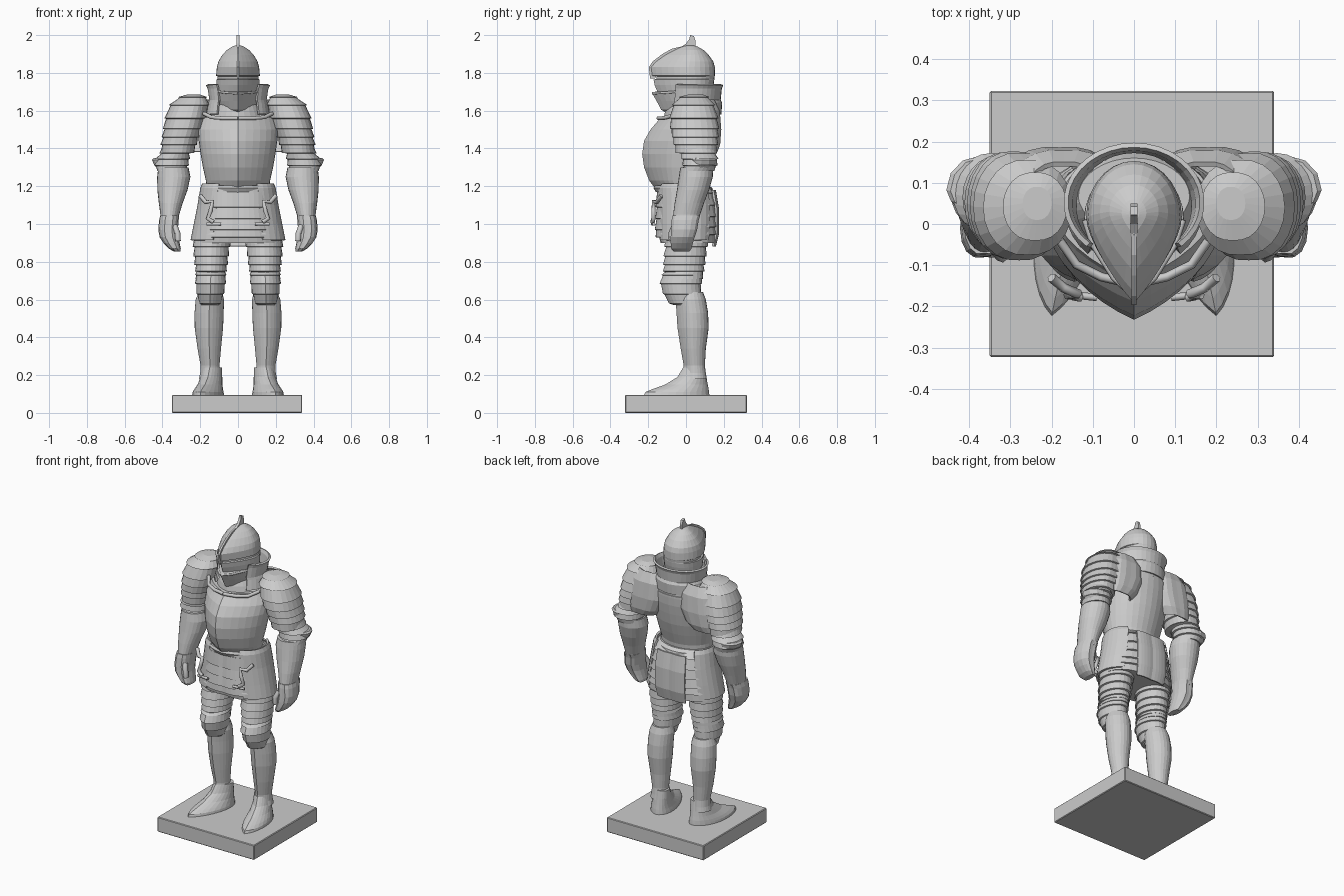
import bpy, bmesh, math
from math import sin, cos, radians


def finish(name, bm, mirror=False, solid=0.0):
    bmesh.ops.recalc_face_normals(bm, faces=bm.faces[:])
    me = bpy.data.meshes.new(name)
    bm.to_mesh(me)
    bm.free()
    ob = bpy.data.objects.new(name, me)
    bpy.context.collection.objects.link(ob)
    if solid:
        m = ob.modifiers.new("thickness", 'SOLIDIFY')
        m.thickness = solid
    if mirror:
        ob.modifiers.new("mirror", 'MIRROR')
    return ob


def loft(name, rings, keel=0.0, mid=0.5, n=24, arc=None, skew=0.0, mirror=False, solid=0.0):
    """Rings are (z, centre x, y front, y back, half width).
    keel > 0 pinches the front to a ridge, keel < 0 makes the ring boxier."""
    bm = bmesh.new()
    a0, a1 = arc or (0, 360)
    count = n + 1 if arc else n
    rows = []
    for z, cx, yf, yb, hw in rings:
        ym = yf + (yb - yf) * mid
        row = []
        for i in range(count):
            t = radians(a0 + (a1 - a0) * i / n)
            c, s = cos(t), abs(sin(t))
            k = keel if (sin(t) < 0 or keel < 0) else 0
            s = (1 - k) * s + k * (1 - abs(c))
            y = ym + ((yf - ym) if sin(t) < 0 else (yb - ym)) * s
            row.append(bm.verts.new((cx + hw * c - skew * y, y, z)))
        rows.append(row)
    for a, b in zip(rows, rows[1:]):
        for i in range(n):
            j = (i + 1) % count
            bm.faces.new((a[i], a[j], b[j], b[i]))
    if not arc:
        bm.faces.new(rows[0])
        bm.faces.new(rows[-1])
    return finish(name, bm, mirror, solid)


def lames(rings, lip=0.01):
    """Overlapping plates: every inner ring gets a lip that tucks inwards."""
    out = [rings[0]]
    for z, cx, yf, yb, hw in rings[1:-1]:
        out += [(z, cx, yf, yb, hw), (z - 0.003, cx, yf + lip, yb - lip, hw - lip)]
    return out + [rings[-1]]


def fin(name, pts, width):
    """Thin plate from a (y, z) outline, centred on x = 0."""
    bm = bmesh.new()
    sides = [[bm.verts.new((x, y, z)) for y, z in pts] for x in (-width / 2, width / 2)]
    for s in sides:
        bm.faces.new(s)
    for i in range(len(pts)):
        j = (i + 1) % len(pts)
        bm.faces.new((sides[0][i], sides[0][j], sides[1][j], sides[1][i]))
    return finish(name, bm)


def tube(name, pts, r, mirror=True):
    cu = bpy.data.curves.new(name, 'CURVE')
    cu.dimensions = '3D'
    cu.bevel_depth = r
    cu.bevel_resolution = 1
    cu.use_fill_caps = True
    sp = cu.splines.new('POLY')
    sp.points.add(len(pts) - 1)
    for p, co in zip(sp.points, pts):
        p.co = (*co, 1)
    ob = bpy.data.objects.new(name, cu)
    bpy.context.collection.objects.link(ob)
    if mirror:
        ob.modifiers.new("mirror", 'MIRROR')
    return ob


# Plinth
bm = bmesh.new()
bmesh.ops.create_cube(bm, size=1)
bmesh.ops.scale(bm, vec=(0.69, 0.645, 0.095), verts=bm.verts[:])
bmesh.ops.translate(bm, vec=(-0.005, 0, 0.0475), verts=bm.verts[:])
bmesh.ops.bevel(bm, geom=bm.edges[:], offset=0.004, segments=1, affect='EDGES')
finish("plinth", bm)

# Feet and greaves
loft("foot", [(0.24, .147, -.015, .10, .052), (0.19, .15, -.045, .108, .056),
              (0.15, .153, -.11, .115, .063), (0.125, .155, -.18, .12, .072),
              (0.11, .155, -.215, .122, .077), (0.09, .155, -.225, .124, .08)],
     keel=0.3, mid=0.6, skew=0.2, mirror=True)
loft("greave", [(0.64, .146, -.045, .09, .062), (0.60, .149, -.055, .105, .075),
                (0.53, .153, -.05, .117, .077), (0.45, .154, -.045, .12, .075),
                (0.34, .152, -.028, .105, .062), (0.25, .148, -.012, .10, .05),
                (0.21, .148, -.014, .105, .052), (0.18, .15, -.02, .11, .057)],
     keel=0.35, mirror=True)

# Thigh plates and knee caps
loft("thigh_plate", lames([(0.96, .13, -.10, .12, .095), (0.88, .14, -.115, .115, .1),
                           (0.83, .142, -.12, .11, .095), (0.785, .142, -.122, .103, .09),
                           (0.75, .143, -.122, .098, .084), (0.71, .145, -.12, .09, .08)]),
     keel=0.1, mirror=True)
loft("knee_cap", lames([(0.755, .144, -.10, .09, .072), (0.73, .144, -.13, .09, .083),
                        (0.685, .145, -.14, .086, .083), (0.63, .147, -.122, .08, .074),
                        (0.58, .148, -.09, .065, .058), (0.57, .148, -.06, .05, .05)], 0.008),
     keel=0.15, mirror=True)

# Waist belt, skirt of plates and side tassets
loft("skirt_plates", lames([(1.205, 0, -.145, .105, .168), (1.165, 0, -.145, .15, .195),
                            (1.10, 0, -.14, .16, .205), (1.04, 0, -.142, .162, .215),
                            (0.985, 0, -.145, .162, .228), (0.945, 0, -.148, .16, .236),
                            (0.90, 0, -.13, .15, .236)], 0.009), keel=-0.3, n=28)
loft("hip_tasset", [(1.215, 0, -.135, .13, .19), (1.19, 0, -.145, .145, .2),
                    (1.10, 0, -.145, .155, .215), (1.0, 0, -.145, .155, .235),
                    (0.915, 0, -.145, .15, .252)],
     keel=-0.25, n=10, arc=(-58, 45), mirror=True, solid=0.012)
loft("front_fauld", lames([(1.17, 0, -.15, .1, .18), (1.09, 0, -.158, .1, .185),
                           (1.03, 0, -.16, .1, .19), (0.97, 0, -.162, .1, .195),
                           (0.93, 0, -.158, .1, .2)], 0.007),
     keel=-0.25, n=12, arc=(215, 325), solid=0.01)
loft("rear_plate", [(1.18, 0, -.1, .155, .19), (1.08, 0, -.1, .172, .2),
                    (0.95, 0, -.1, .172, .2), (0.88, 0, -.1, .155, .19)],
     keel=-0.25, n=10, arc=(58, 122), solid=0.012)
tube("tasset_strap", [(.20, -.13, 1.15), (.17, -.155, 1.115), (.135, -.17, 1.12),
                      (.145, -.172, 1.07), (.16, -.172, 1.03), (.13, -.178, 1.01)], 0.012)
tube("buckle_bar", [(.165, -.17, 1.0), (.09, -.178, 1.0)], 0.009)

# Breastplate and backplate
loft("cuirass", [(1.13, 0, -.13, .11, .172), (1.19, 0, -.165, .108, .166),
                 (1.23, 0, -.195, .112, .17), (1.30, 0, -.222, .135, .186),
                 (1.37, 0, -.232, .155, .198), (1.44, 0, -.222, .168, .208),
                 (1.50, 0, -.188, .177, .212), (1.55, 0, -.145, .18, .20),
                 (1.565, 0, -.138, .18, .195), (1.567, 0, -.11, .178, .18),
                 (1.62, 0, -.07, .174, .165), (1.66, 0, -.05, .16, .135)],
     keel=0.4, mid=0.55, n=32)
loft("waist_roll", [(1.205, 0, -.165, .12, .172), (1.19, 0, -.172, .14, .184),
                    (1.17, 0, -.16, .145, .186)], keel=0.1, n=28)
tube("neck_roll", [(0, -.146, 1.56), (.08, -.128, 1.56), (.14, -.098, 1.565),
                   (.18, -.04, 1.585)], 0.011)
loft("mail_collar", [(1.64, 0, -.09, .1, .1), (1.60, 0, -.11, .12, .12),
                     (1.55, 0, -.12, .13, .14)], keel=0.2)

# Standing collar around the back of the head
loft("standing_collar", [(1.58, 0, -.10, .175, .155), (1.64, 0, -.085, .18, .146),
                         (1.655, 0, -.085, .172, .14), (1.72, 0, -.08, .178, .15),
                         (1.74, 0, -.08, .186, .16)], n=26, arc=(-48, 228), solid=0.012)

# Shoulder plates
loft("pauldron", lames([(1.685, .235, .01, .09, .035), (1.672, .24, -.04, .125, .078),
                        (1.63, .258, -.075, .155, .108), (1.56, .278, -.088, .172, .112),
                        (1.505, .292, -.085, .176, .106), (1.46, .305, -.075, .174, .1),
                        (1.42, .314, -.066, .17, .097), (1.375, .32, -.055, .162, .088)], 0.009),
     keel=-0.1, mirror=True)
loft("back_shoulder_wing", [(1.66, .17, .0, .15, .09), (1.60, .17, .0, .178, .13),
                            (1.50, .18, .0, .186, .14), (1.42, .2, .0, .18, .12),
                            (1.38, .22, .0, .165, .1)],
     keel=-0.2, n=10, arc=(10, 170), mirror=True, solid=0.012)

# Elbow guard, forearm and gauntlet
loft("elbow_guard", lames([(1.41, .325, -.035, .15, .075), (1.375, .333, -.035, .165, .083),
                           (1.345, .346, -.025, .172, .093), (1.31, .352, -.02, .168, .092),
                           (1.28, .347, -.03, .15, .08)], 0.01), mirror=True)
loft("elbow_wing", [(1.35, .37, .0, .16, .075), (1.34, .375, .0, .165, .08),
                    (1.315, .37, .0, .16, .075), (1.29, .36, .01, .14, .065)],
     keel=0.5, mirror=True, n=12)
loft("forearm", [(1.30, .342, -.03, .145, .08), (1.25, .34, -.038, .142, .088),
                 (1.18, .347, -.048, .122, .08), (1.11, .356, -.06, .095, .063),
                 (1.05, .361, -.068, .075, .05), (1.02, .364, -.07, .068, .048)], mirror=True)
loft("gauntlet", [(1.045, .362, -.071, .074, .05), (1.02, .366, -.075, .066, .052),
                  (0.97, .37, -.078, .058, .052), (0.93, .365, -.08, .045, .05),
                  (0.90, .352, -.08, .036, .043), (0.87, .335, -.078, .028, .032),
                  (0.855, .322, -.065, .018, .018)], keel=-0.3, n=16, mirror=True)
tube("thumb", [(.335, -.06, .99), (.32, -.078, .95), (.318, -.075, .91)], 0.016)

# Helmet: chin guard, recessed sight, pointed visor and skull
loft("helmet", [(1.575, 0, -.08, .07, .065), (1.605, 0, -.132, .10, .092),
                (1.65, 0, -.155, .13, .115), (1.69, 0, -.178, .14, .121),
                (1.698, 0, -.178, .142, .12), (1.702, 0, -.152, .138, .112),
                (1.735, 0, -.166, .146, .114), (1.765, 0, -.172, .15, .115),
                (1.768, 0, -.155, .15, .108), (1.782, 0, -.155, .152, .108),
                (1.785, 0, -.186, .153, .116), (1.83, 0, -.192, .153, .112),
                (1.86, 0, -.165, .145, .104), (1.895, 0, -.115, .12, .083),
                (1.92, 0, -.068, .095, .06), (1.94, 0, -.025, .06, .03),
                (1.946, 0, .0, .04, .012)], keel=0.6, mid=0.6, n=28)
fin("visor_ridge", [(-.02, 1.94), (-.075, 1.928), (-.125, 1.90), (-.175, 1.862), (-.197, 1.83),
                    (-.19, 1.77), (-.165, 1.77), (-.12, 1.85), (-.02, 1.9)], 0.012)
fin("crest_spike", [(-.03, 1.935), (.0, 1.955), (.018, 1.98), (.022, 2.0), (.042, 1.995),
                    (.05, 1.97), (.05, 1.93), (.06, 1.90)], 0.016)
tube("visor_rim", [(0, -.176, 1.692), (.05, -.13, 1.694), (.1, -.05, 1.7), (.12, .01, 1.705)], 0.007)
